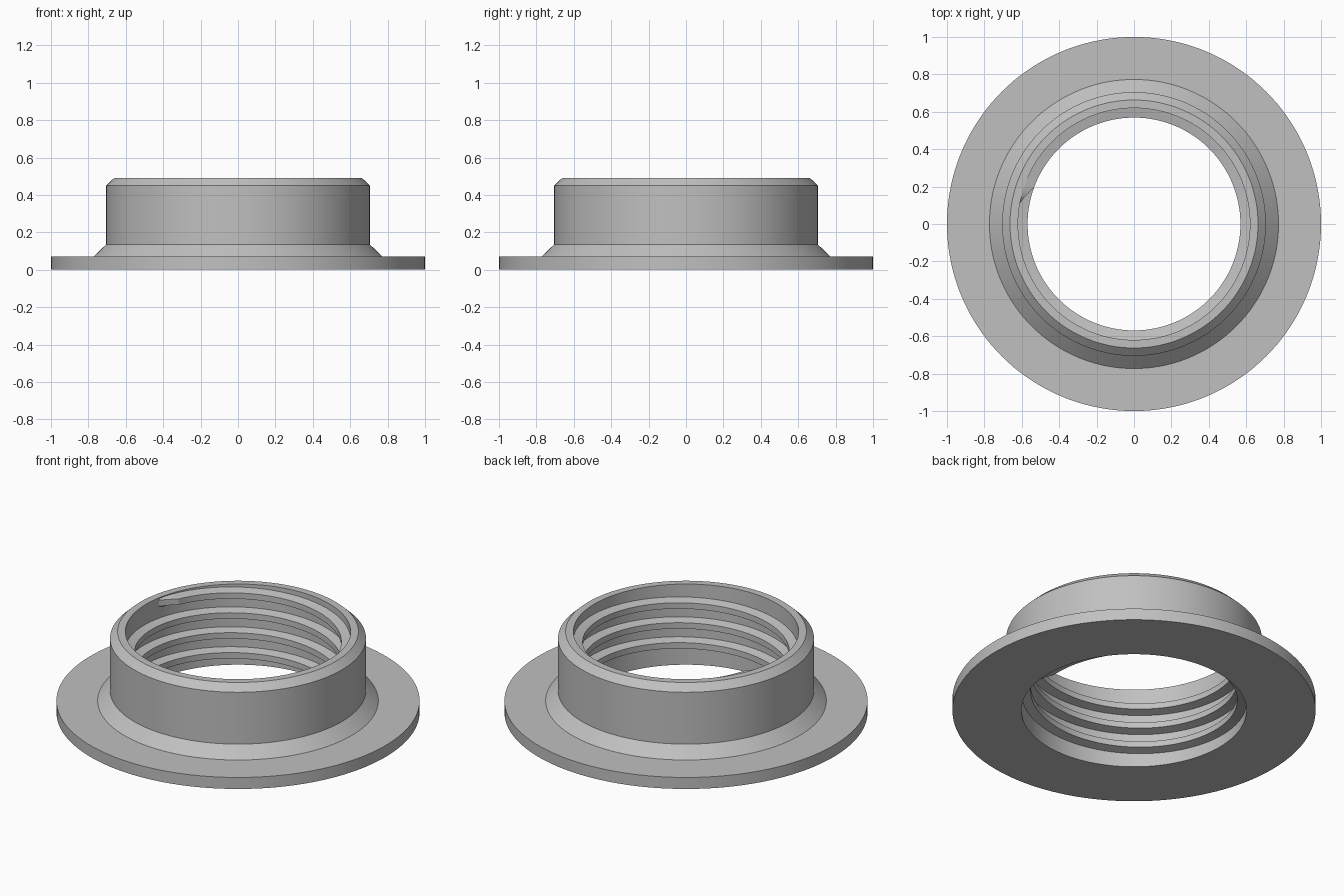
import bpy, bmesh
from math import radians, sin, cos, pi

cube = bpy.data.objects.get("Cube")
if cube:
    bpy.data.objects.remove(cube, do_unlink=True)

grey = bpy.data.materials.new("plain grey")
grey.use_nodes = True
colour = (0.53, 0.53, 0.53, 1)
grey.diffuse_color = colour
grey.node_tree.nodes["Principled BSDF"].inputs["Base Color"].default_value = colour

BORE, CREST = 0.62, 0.57


def sweep(name, rings, closed):
    """Skin a list of point rings; closed joins last to first, otherwise cap the ends."""
    bm = bmesh.new()
    loops = [[bm.verts.new(p) for p in ring] for ring in rings]
    pairs = list(zip(loops, loops[1:]))
    if closed:
        pairs.append((loops[-1], loops[0]))
    for a, b in pairs:
        for i in range(len(a)):
            j = (i + 1) % len(a)
            bm.faces.new((a[i], a[j], b[j], b[i]))
    if not closed:
        bm.faces.new(loops[0])
        bm.faces.new(loops[-1])
    bmesh.ops.recalc_face_normals(bm, faces=bm.faces)
    mesh = bpy.data.meshes.new(name)
    bm.to_mesh(mesh)
    bm.free()
    mesh.materials.append(grey)
    obj = bpy.data.objects.new(name, mesh)
    bpy.context.collection.objects.link(obj)
    bpy.ops.object.select_all(action='DESELECT')
    obj.select_set(True)
    bpy.context.view_layer.objects.active = obj
    bpy.ops.object.shade_smooth_by_angle(angle=radians(25))
    return obj


def ring_at(angle, section):
    return [(r * cos(angle), r * sin(angle), z) for r, z in section]


# Flanged collar: flange, sloped fillet, wall, chamfered rim, bore
profile = [(BORE, 0), (1, 0), (1, 0.07), (0.773, 0.07), (0.705, 0.135),
           (0.705, 0.45), (0.663, 0.49), (BORE, 0.49)]
SEGMENTS = 144
sweep("flanged_collar",
      [ring_at(2 * pi * i / SEGMENTS, profile) for i in range(SEGMENTS)], True)

# Internal thread: trapezoid ridge on a rising helix, fading into the bore at both ends
TURNS, PITCH, START_Z = 3.5, 0.121, 0.033
START, RAMP = radians(-10.5), radians(9.5)
ROOT_HALF, CREST_HALF = 0.031, 0.018
total = TURNS * 2 * pi
steps = int(TURNS * SEGMENTS)
angles = sorted([total * i / steps for i in range(steps + 1)] + [RAMP, total - RAMP])
rings = []
for a in angles:
    z = START_Z + PITCH * a / (2 * pi)
    height = min(1, a / RAMP, (total - a) / RAMP)
    crest = BORE - 0.001 - (BORE - CREST) * height
    back = BORE + 0.004
    rings.append(ring_at(START + a, [(back, z - ROOT_HALF), (crest, z - CREST_HALF),
                                     (crest, z + CREST_HALF), (back, z + ROOT_HALF)]))
sweep("internal_thread", rings, False)
